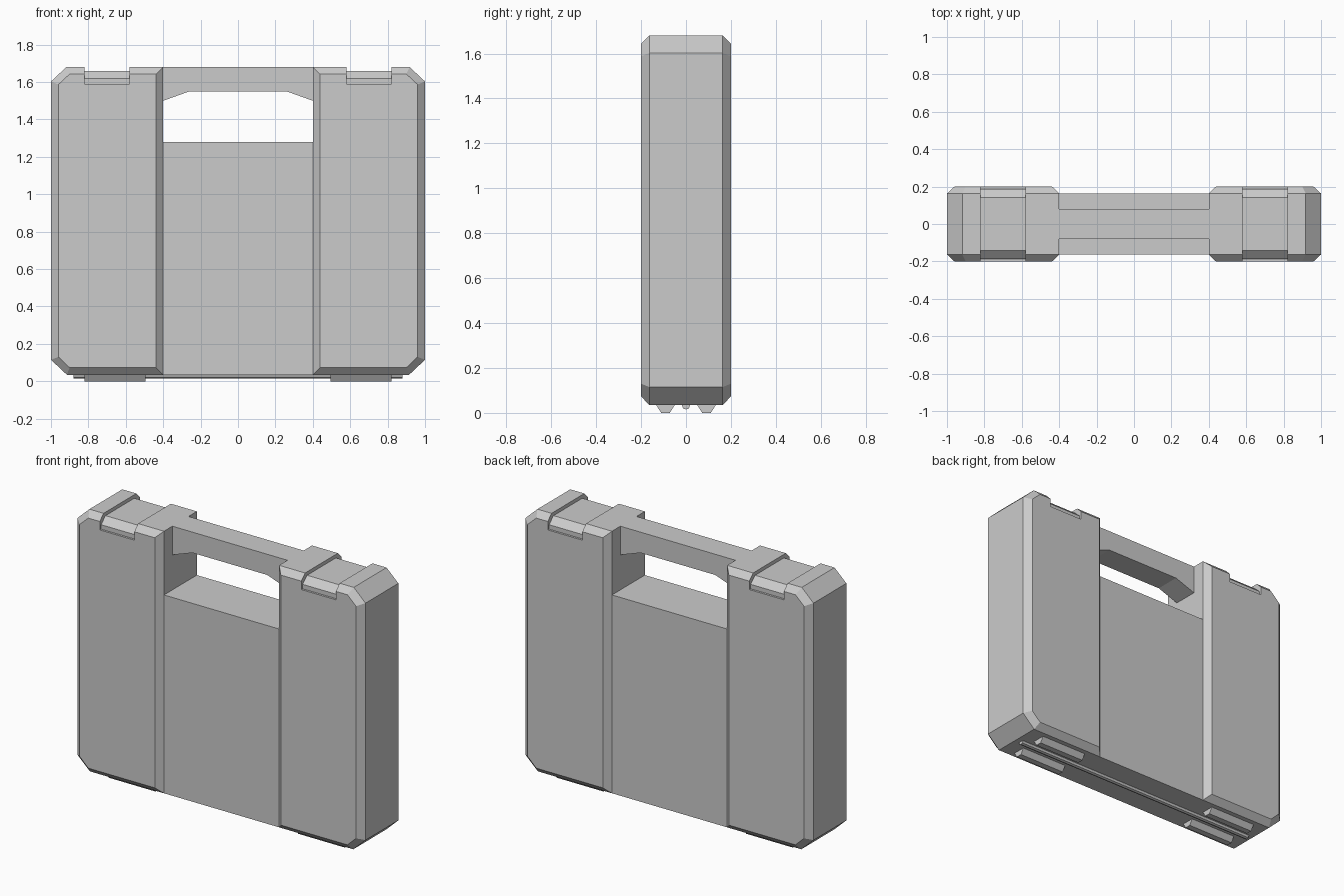
import bpy, bmesh

if "Cube" in bpy.data.objects:
    bpy.data.objects.remove(bpy.data.objects["Cube"])


def loft(name, rings, caps=True):
    """Skin a list of matching closed rings, optionally capping the ends."""
    bm = bmesh.new()
    loops = [[bm.verts.new(p) for p in ring] for ring in rings]
    for a, b in zip(loops, loops[1:]):
        n = len(a)
        for i in range(n):
            j = (i + 1) % n
            bm.faces.new((a[i], a[j], b[j], b[i]))
    if caps:
        bm.faces.new(loops[0])
        bm.faces.new(loops[-1])
    bmesh.ops.recalc_face_normals(bm, faces=bm.faces)
    mesh = bpy.data.meshes.new(name)
    bm.to_mesh(mesh)
    bm.free()
    obj = bpy.data.objects.new(name, mesh)
    bpy.context.collection.objects.link(obj)
    return obj


def ring_xz(profile, y):
    return [(x, y, z) for x, z in profile]


def prism_x(name, profile, x0, x1):
    """Extrude a (y, z) profile along x."""
    return loft(name, [[(x, y, z) for y, z in profile] for x in (x0, x1)])


def mirror(obj, x=True, y=False):
    mod = obj.modifiers.new("mirror", 'MIRROR')
    mod.use_axis = (x, y, False)
    mod.use_clip = False
    mod.use_mirror_merge = False


# Side blocks: chamfered outline with an inset face at front and back
OUTER = [(0.4, 0.035), (0.915, 0.035), (1.0, 0.115),
         (1.0, 1.603), (0.918, 1.68), (0.4, 1.68)]
INSET = [(0.438, 0.073), (0.90, 0.073), (0.96, 0.13),
         (0.96, 1.587), (0.90, 1.643), (0.438, 1.643)]
block = loft("side_block", [ring_xz(INSET, -0.2), ring_xz(OUTER, -0.163),
                            ring_xz(OUTER, 0.163), ring_xz(INSET, 0.2)])

# Shallow latch recess running over the top of each block
LATCH = [(-0.187, 1.59), (-0.187, 1.618), (-0.143, 1.658)]
cut_profile = (LATCH + [(-y, z) for y, z in reversed(LATCH)]
               + [(0.3, 1.59), (0.3, 1.8), (-0.3, 1.8), (-0.3, 1.59)])
cutter = prism_x("latch_cutter", cut_profile, 0.58, 0.82)
cutter.hide_render = True
cutter.hide_set(True)
cut = block.modifiers.new("latch_recess", 'BOOLEAN')
cut.operation = 'DIFFERENCE'
cut.solver = 'EXACT'
cut.object = cutter
mirror(block)

# Centre panel between the blocks
prism_x("centre_panel", [(-0.163, 0.035), (0.163, 0.035),
                         (0.163, 1.28), (-0.163, 1.28)], -0.4, 0.4)

# Carry handle with sloped ends on the underside
HANDLE = [(-0.4, 1.5), (-0.26, 1.55), (0.26, 1.55), (0.4, 1.5),
          (0.4, 1.68), (-0.4, 1.68)]
loft("handle", [ring_xz(HANDLE, -0.08), ring_xz(HANDLE, 0.08)])

# Four tapered feet
foot = prism_x("foot", [(-0.133, 0.035), (-0.11, 0.0),
                        (-0.072, 0.0), (-0.05, 0.035)], 0.495, 0.82)
mirror(foot, y=True)

# Hinge rod along the bottom
bpy.ops.mesh.primitive_cylinder_add(vertices=8, radius=0.018, depth=1.76,
                                    location=(0, 0, 0.033),
                                    rotation=(0, 1.570796, 0))
bpy.context.object.name = "hinge_rod"
